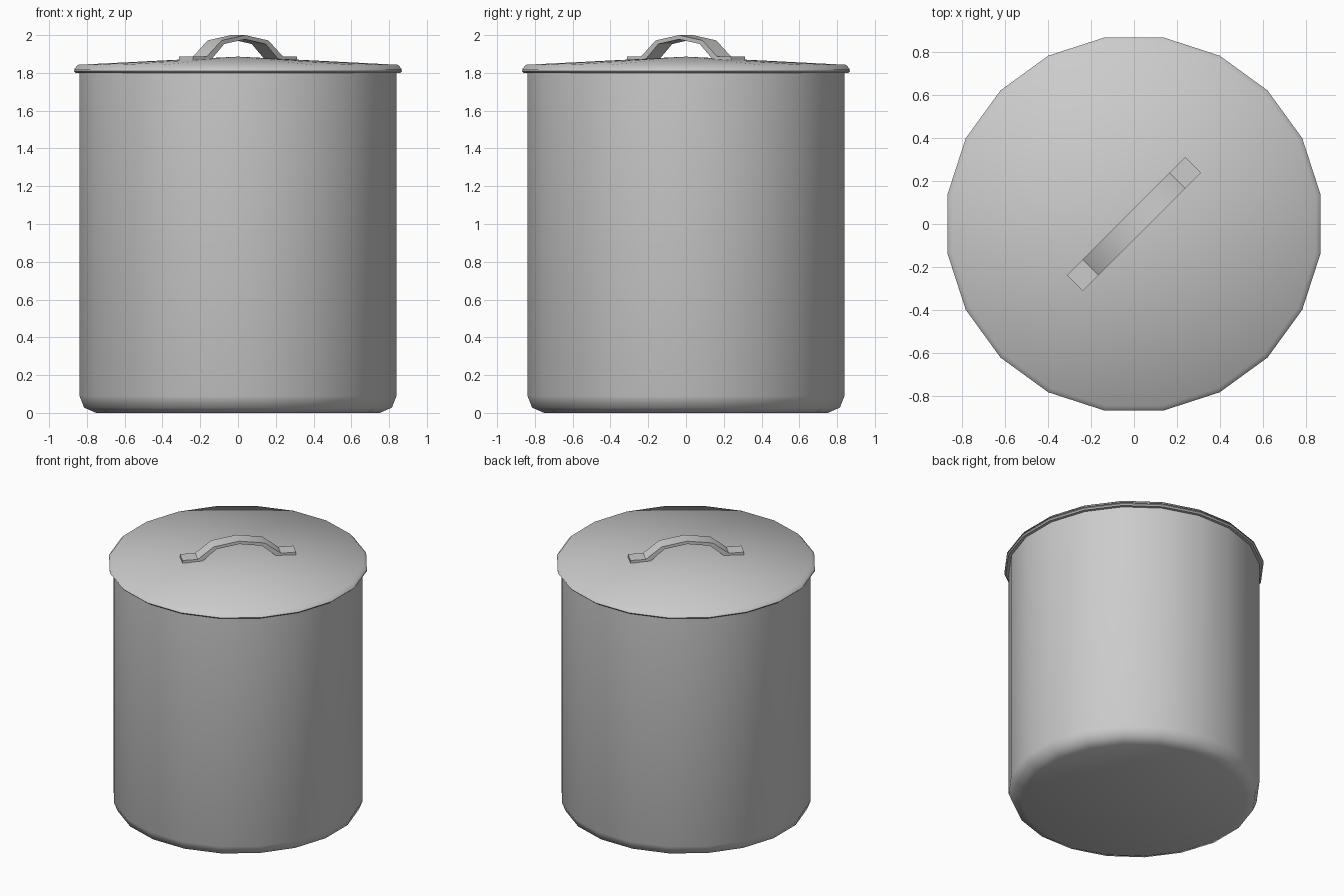
import bpy, bmesh, math
from mathutils import Matrix, Vector

cube = bpy.data.objects.get("Cube")
if cube:
    bpy.data.objects.remove(cube, do_unlink=True)

SIDES = 20

steel = bpy.data.materials.new("brushed grey metal")
steel.use_nodes = True
GREY = (0.6, 0.6, 0.6, 1)
steel.diffuse_color = GREY
steel.node_tree.nodes["Principled BSDF"].inputs["Base Color"].default_value = GREY


def finish(name, bm, angle):
    bmesh.ops.recalc_face_normals(bm, faces=bm.faces)
    mesh = bpy.data.meshes.new(name)
    bm.to_mesh(mesh)
    bm.free()
    mesh.materials.append(steel)
    obj = bpy.data.objects.new(name, mesh)
    bpy.context.collection.objects.link(obj)
    bpy.ops.object.select_all(action="DESELECT")
    obj.select_set(True)
    bpy.context.view_layer.objects.active = obj
    bpy.ops.object.shade_smooth_by_angle(angle=math.radians(angle))
    return obj


def lathe(name, profile, angle):
    """Spin a profile of (radius, height), starting and ending on the axis."""
    bm = bmesh.new()
    start = Matrix.Rotation(math.pi / SIDES, 3, "Z")
    verts = [bm.verts.new(start @ Vector((r, 0, z))) for r, z in profile]
    edges = [bm.edges.new(pair) for pair in zip(verts, verts[1:])]
    bmesh.ops.spin(bm, geom=verts + edges, cent=(0, 0, 0), axis=(0, 0, 1),
                   angle=math.tau, steps=SIDES, use_merge=True)
    bmesh.ops.remove_doubles(bm, verts=bm.verts, dist=0.0005)
    return finish(name, bm, angle)


# Pot with rounded base and a rolled lip
lathe("pot_body", [(0, 0), (0.76, 0), (0.825, 0.028), (0.85, 0.09),
                   (0.85, 1.80), (0, 1.80)], 60)
lathe("pot_lip", [(0, 1.80), (0.87, 1.80), (0.88, 1.81), (0.874, 1.818),
                  (0, 1.818)], 40)

# Shallow domed lid
lathe("lid", [(0, 1.818), (0.88, 1.818), (0.858, 1.843), (0, 1.886)], 60)

# Arched strap handle, set diagonally across the lid
outer = [(0.39, 1.887), (0.285, 1.887), (0.175, 1.972), (0, 2.0)]
inner = [(0.39, 1.86), (0.265, 1.86), (0.155, 1.953), (0, 1.978)]
mirrored = lambda half: half + [(-s, z) for s, z in half[-2::-1]]
WIDTH = 0.104
bm = bmesh.new()
rings = []
for (s, z), (t, w) in zip(mirrored(outer), mirrored(inner)):
    corners = [(s, -WIDTH / 2, z), (s, WIDTH / 2, z),
               (t, WIDTH / 2, w), (t, -WIDTH / 2, w)]
    rings.append([bm.verts.new(c) for c in corners])
for a, b in zip(rings, rings[1:]):
    for i in range(4):
        j = (i + 1) % 4
        bm.faces.new((a[i], a[j], b[j], b[i]))
bm.faces.new(rings[0])
bm.faces.new(rings[-1])
bm.transform(Matrix.Rotation(math.pi / 4, 4, "Z"))
finish("lid_handle", bm, 30)
